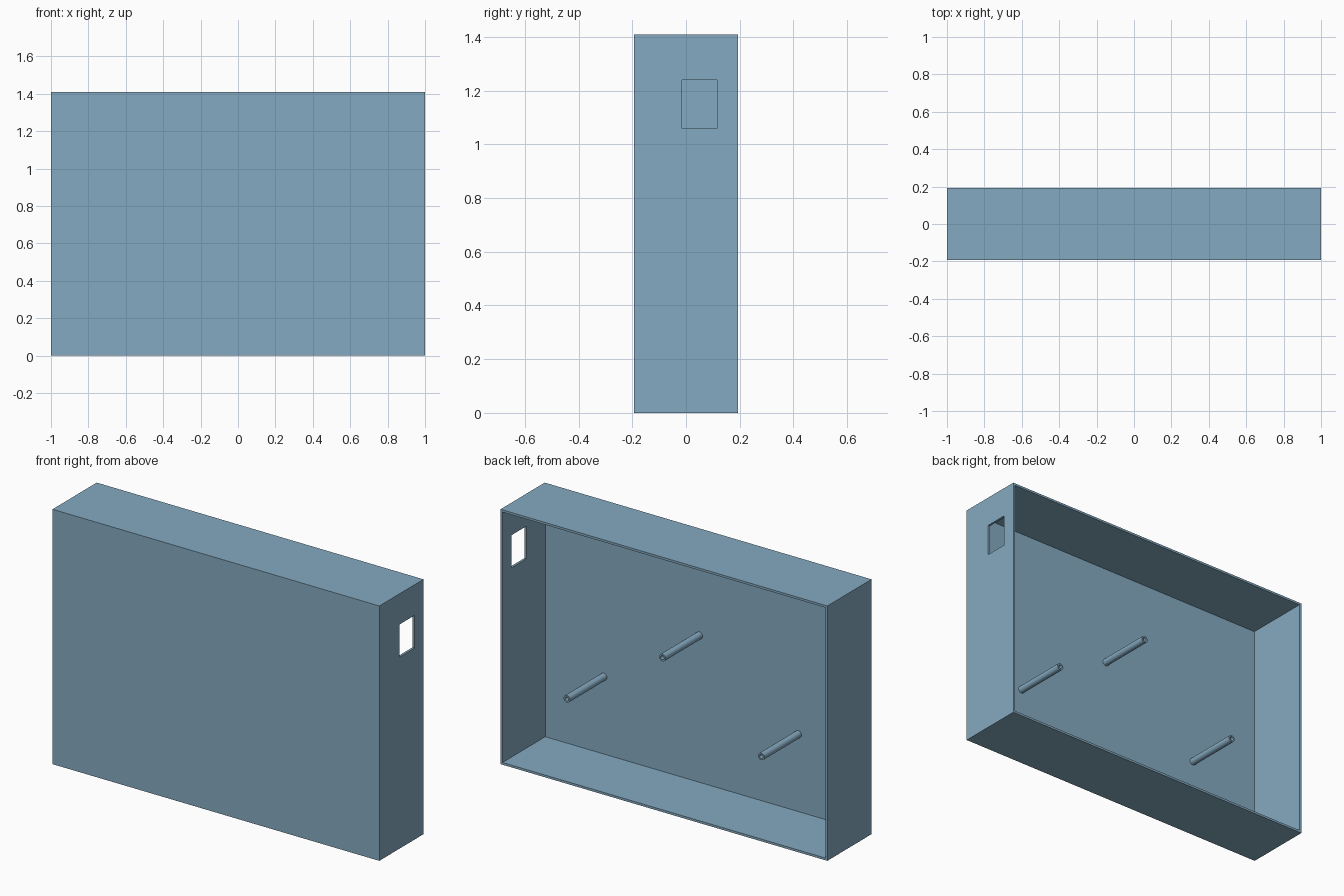
import bpy, bmesh, math
from mathutils import Vector

if "Cube" in bpy.data.objects:
    bpy.data.objects.remove(bpy.data.objects["Cube"])

W, D, H, T = 2.0, 0.386, 1.41, 0.0125      # outer size and wall thickness
FLOOR_Y = -D / 2 + T                       # inner face of the front panel

blue = bpy.data.materials.new("dusty blue")
blue.diffuse_color = (0.235, 0.402, 0.533, 1)
blue.use_nodes = True
blue.node_tree.nodes["Principled BSDF"].inputs["Base Color"].default_value = blue.diffuse_color


def box(name, lo, hi):
    """Axis-aligned box between two corners."""
    lo, hi = Vector(lo), Vector(hi)
    bm = bmesh.new()
    bmesh.ops.create_cube(bm, size=1)
    for v in bm.verts:
        v.co = [(lo[i] + hi[i]) / 2 + v.co[i] * (hi[i] - lo[i]) for i in range(3)]
    mesh = bpy.data.meshes.new(name)
    bm.to_mesh(mesh)
    bm.free()
    mesh.materials.append(blue)
    obj = bpy.data.objects.new(name, mesh)
    bpy.context.collection.objects.link(obj)
    return obj


def cut(target, cutter):
    """Subtract a hidden cutter from the target."""
    cutter.hide_render = True
    cutter.hide_set(True)
    mod = target.modifiers.new(cutter.name, 'BOOLEAN')
    mod.operation = 'DIFFERENCE'
    mod.solver = 'EXACT'
    mod.object = cutter


def tube(name, x, z, y0, y1, outer, inner, sides=24):
    """Hollow post along y, open at its back end."""
    bm = bmesh.new()
    rings = []
    for r, y in ((outer, y0), (outer, y1), (inner, y1), (inner, y0)):
        rings.append([bm.verts.new((x + r * math.cos(2 * math.pi * i / sides), y,
                                    z + r * math.sin(2 * math.pi * i / sides)))
                      for i in range(sides)])
    for k in range(4):
        a, b = rings[k], rings[(k + 1) % 4]
        for i in range(sides):
            j = (i + 1) % sides
            bm.faces.new((a[i], a[j], b[j], b[i]))
    bmesh.ops.recalc_face_normals(bm, faces=bm.faces)
    mesh = bpy.data.meshes.new(name)
    bm.to_mesh(mesh)
    bm.free()
    mesh.materials.append(blue)
    obj = bpy.data.objects.new(name, mesh)
    bpy.context.collection.objects.link(obj)
    bpy.ops.object.select_all(action='DESELECT')
    obj.select_set(True)
    bpy.context.view_layer.objects.active = obj
    bpy.ops.object.shade_smooth_by_angle(angle=math.radians(35))


# Shallow case, open at the back
case = box("case", (-W / 2, -D / 2, 0), (W / 2, D / 2, H))
cut(case, box("cavity_cutter", (-W / 2 + T, FLOOR_Y, T), (W / 2 - T, D / 2 + 0.1, H - T)))

# Rectangular socket opening in the right wall
cut(case, box("socket_cutter", (W / 2 - 0.1, -0.015, 1.06), (W / 2 + 0.1, 0.115, 1.24)))

# Three hollow mounting posts on the inside of the front panel
for n, (px, pz) in enumerate(((0.63, 0.44), (0.045, 0.825), (-0.56, 0.44)), 1):
    tube(f"mounting_post_{n}", px, pz, FLOOR_Y, 0.142, 0.02, 0.011)
